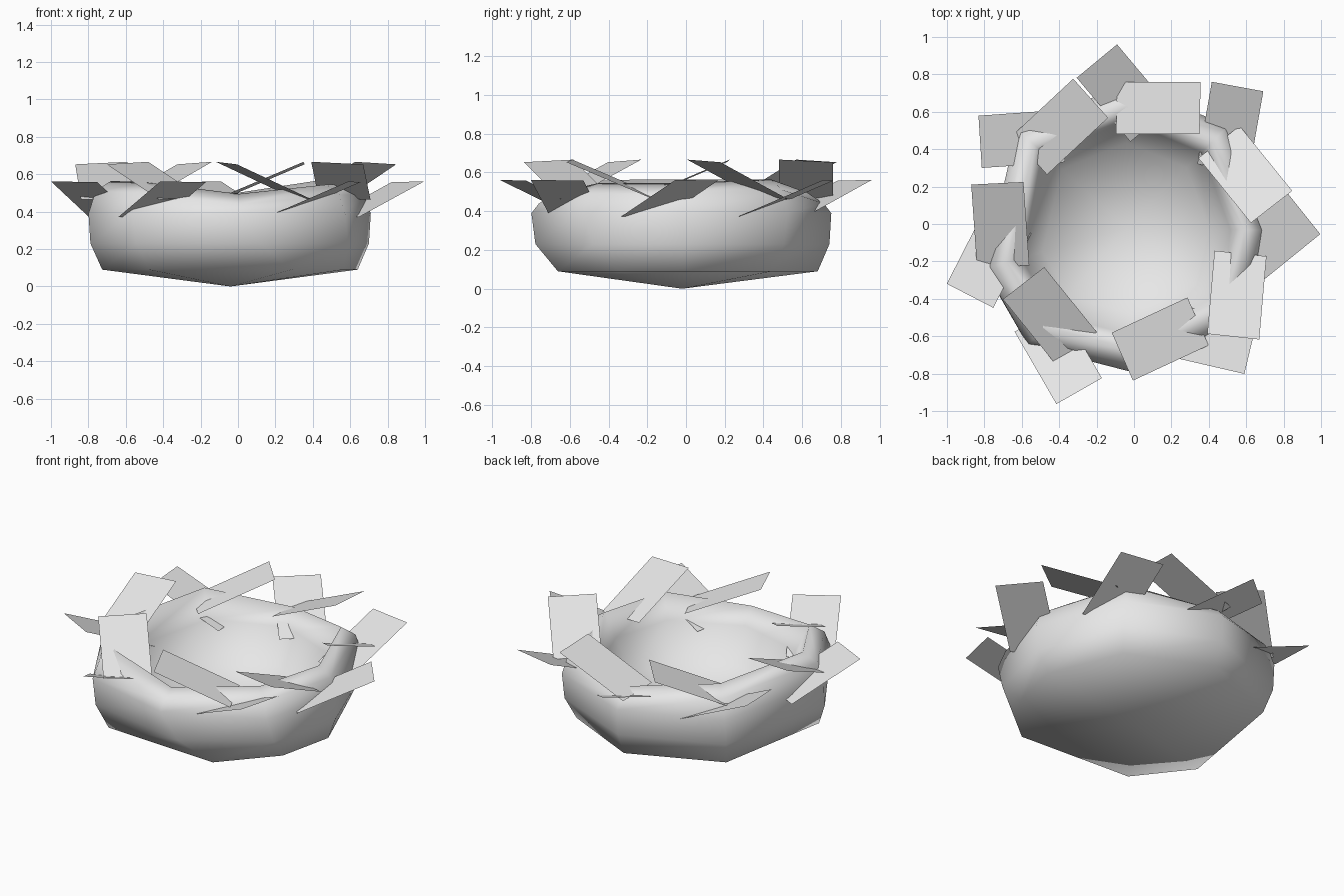
import bpy
import bmesh
from math import radians, cos, sin
from mathutils import Matrix

cube = bpy.data.objects.get("Cube")
if cube:
    bpy.data.objects.remove(cube, do_unlink=True)

grey = bpy.data.materials.new("pale grey")
grey.use_nodes = True
grey.diffuse_color = (0.8, 0.8, 0.8, 1)
grey.node_tree.nodes["Principled BSDF"].inputs["Base Color"].default_value = (0.8, 0.8, 0.8, 1)


def add_object(name, bm):
    mesh = bpy.data.meshes.new(name)
    bm.to_mesh(mesh)
    bm.free()
    mesh.materials.append(grey)
    obj = bpy.data.objects.new(name, mesh)
    bpy.context.collection.objects.link(obj)
    return obj


# Bowl: uneven eight-sided shell, from the base edge over the rim to the inside
# Each corner: base angle and radius, belly angle and radius, rim lift
CORNERS = [(-126, 0.74, -130, 0.82, 0.01), (-63, 0.72, -86, 0.78, -0.05),
           (-29, 0.69, -40, 0.80, 0.0), (1, 0.68, -1, 0.75, 0.0),
           (43, 0.68, 45, 0.77, 0.02), (90, 0.70, 90, 0.77, -0.05),
           (140, 0.725, 138, 0.79, 0.02), (202, 0.74, 196, 0.79, 0.02)]
# Each level: blend from base to belly, scale, height
LEVELS = [(0, 1, 0.09), (0.65, 1.02, 0.23), (1, 1, 0.39), (1, 0.95, 0.49),
          (1, 0.84, 0.545), (1, 0.74, 0.40), (1, 0.59, 0.2)]
CX, CY = -0.04, -0.02

bm = bmesh.new()
rings = []
for blend, scale, z in LEVELS:
    ring = []
    for a_base, r_base, a_belly, r_belly, lift in CORNERS:
        a = radians(a_base + blend * (a_belly - a_base))
        r = scale * (r_base + blend * (r_belly - r_base))
        dz = lift if z > 0.45 else 0
        ring.append(bm.verts.new((CX + r * cos(a), CY + r * sin(a), z + dz)))
    rings.append(ring)
base_tip = bm.verts.new((CX, CY, 0))
floor_mid = bm.verts.new((CX, CY, 0.13))
count = len(CORNERS)
for i in range(count):
    j = (i + 1) % count
    for low, high in zip(rings, rings[1:]):
        bm.faces.new((low[i], low[j], high[j], high[i]))
    bm.faces.new((base_tip, rings[0][j], rings[0][i]))
    bm.faces.new((floor_mid, rings[-1][i], rings[-1][j]))
for face in bm.faces:
    face.smooth = True
bmesh.ops.recalc_face_normals(bm, faces=bm.faces)
add_object("nest_bowl", bm)


# Flat straws: centre x, centre y, downhill heading in degrees
def add_straws(name, straws, height, roll):
    for n, (x, y, heading) in enumerate(straws, 1):
        bm = bmesh.new()
        place = (Matrix.Translation((x, y, height))
                 @ Matrix.Rotation(radians(heading), 4, 'Z')
                 @ Matrix.Rotation(radians(23), 4, 'Y')
                 @ Matrix.Rotation(radians(roll), 4, 'X')
                 @ Matrix.Diagonal((0.485, 0.28, 1, 1)))
        bmesh.ops.create_grid(bm, x_segments=1, y_segments=1, size=0.5, matrix=place)
        add_object(f"{name}_{n}", bm)


UPPER = [(0.13, 0.62, 180), (0.595, 0.265, 129), (0.55, -0.38, 85), (0.14, -0.615, 25),
         (-0.45, -0.49, -51), (-0.715, -0.005, -86), (-0.395, 0.52, -137)]
LOWER = [(-0.055, 0.70, -50), (0.515, 0.515, -100), (0.735, -0.085, -141), (0.405, -0.615, 167),
         (-0.405, -0.70, 120), (-0.775, -0.185, 63), (-0.60, 0.455, 4)]
add_straws("upper_straw", UPPER, 0.565, 3)
add_straws("lower_straw", LOWER, 0.465, 1)
